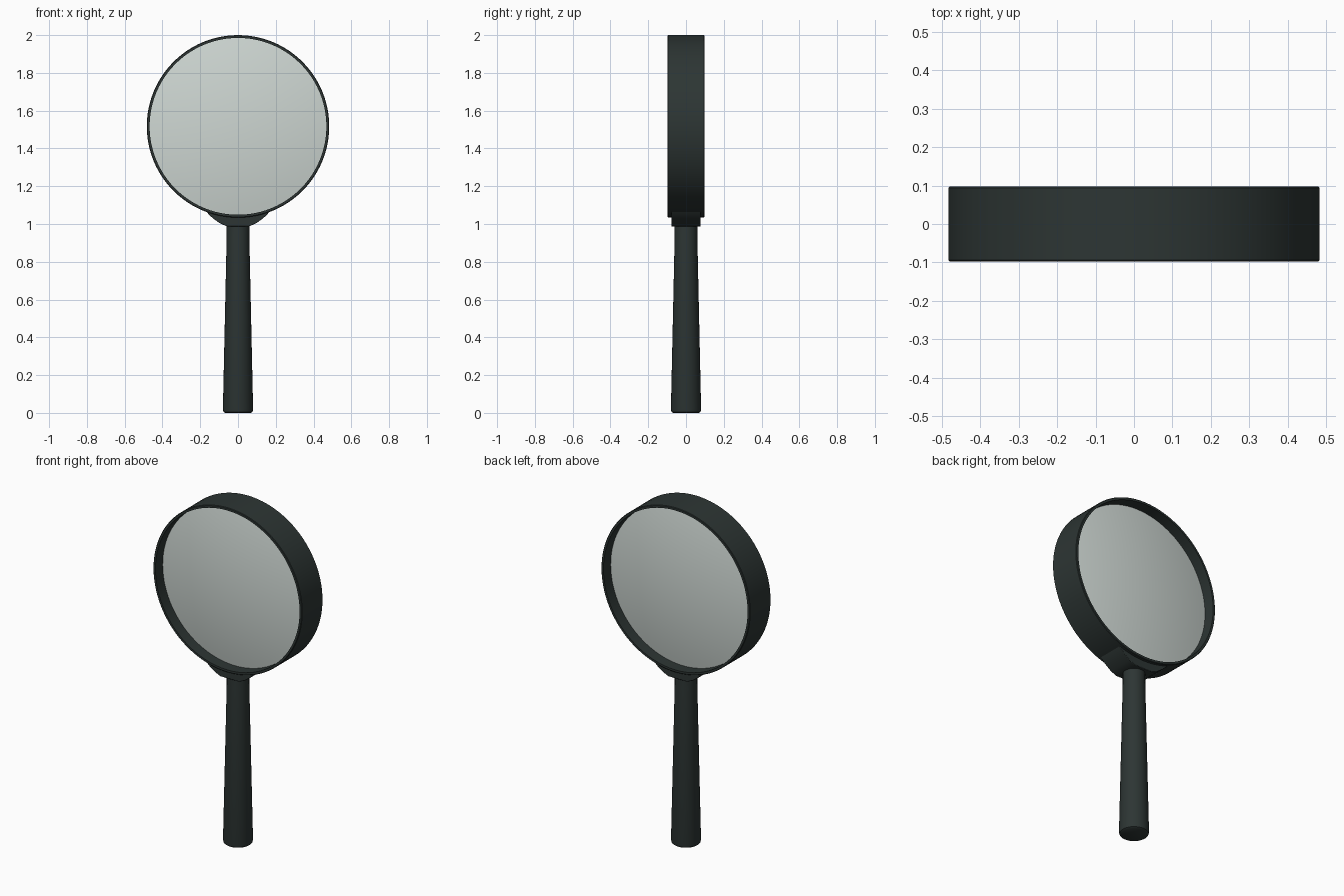
import bpy, bmesh, math
from mathutils import Matrix

cube = bpy.data.objects.get("Cube")
if cube:
    bpy.data.objects.remove(cube, do_unlink=True)

CENTRE_Z = 1.517   # middle of the lens
RING_R = 0.483
INNER_R = 0.468


def material(name, colour, alpha=1.0):
    m = bpy.data.materials.new(name)
    m.use_nodes = True
    m.diffuse_color = (*colour, alpha)
    bsdf = m.node_tree.nodes["Principled BSDF"]
    bsdf.inputs["Base Color"].default_value = (*colour, 1)
    bsdf.inputs["Alpha"].default_value = alpha
    bsdf.inputs["Roughness"].default_value = 0.5
    return m


dark = material("dark green black", (0.026, 0.036, 0.034))
glass = material("pale grey glass", (0.62, 0.68, 0.65), 0.8)


def finish(name, bm, mat):
    bmesh.ops.remove_doubles(bm, verts=bm.verts, dist=0.0001)
    bmesh.ops.recalc_face_normals(bm, faces=bm.faces)
    mesh = bpy.data.meshes.new(name)
    bm.to_mesh(mesh)
    bm.free()
    mesh.materials.append(mat)
    obj = bpy.data.objects.new(name, mesh)
    bpy.context.collection.objects.link(obj)
    bpy.ops.object.select_all(action='DESELECT')
    obj.select_set(True)
    bpy.context.view_layer.objects.active = obj
    bpy.ops.object.shade_smooth_by_angle(angle=math.radians(35))
    return obj


def lathe(name, profile, mat, closed=False, steps=96, place=Matrix()):
    """Spin (radius, height) points about z, then place the result."""
    bm = bmesh.new()
    verts = [bm.verts.new((r, 0, h)) for r, h in profile]
    pairs = list(zip(verts, verts[1:]))
    if closed:
        pairs.append((verts[-1], verts[0]))
    edges = [bm.edges.new(p) for p in pairs]
    bmesh.ops.spin(bm, geom=verts + edges, cent=(0, 0, 0), axis=(0, 0, 1),
                   angle=math.tau, steps=steps)
    bm.transform(place)
    return finish(name, bm, mat)


facing = Matrix.Translation((0, 0, CENTRE_Z)) @ Matrix.Rotation(math.pi / 2, 4, 'X')

# Rim: a deep, thin band with slightly softened edges
w, c = 0.097, 0.003
lathe("rim", [(INNER_R, -w), (RING_R - c, -w), (RING_R, c - w),
              (RING_R, w - c), (RING_R - c, w), (INNER_R, w)],
      dark, closed=True, place=facing)

# Lens: convex on both sides, set inside the rim
edge, bulge, n = 0.03, 0.045, 12
front = [(INNER_R * i / n, edge + bulge * (1 - (i / n) ** 2)) for i in range(n + 1)]
back = [(r, -h) for r, h in reversed(front)]
lathe("lens", front + back, glass, place=facing)

# Handle: tapered, with a rounded foot
lathe("handle", [(0, 0), (0.068, 0), (0.077, 0.006), (0.08, 0.018),
                 (0.06, 0.93), (0.06, 1.01), (0, 1.01)], dark, steps=48)

# Bracket: a bowl-shaped block whose top follows the rim
bm = bmesh.new()
half = [(0.06, 0.988), (0.095, 1.003), (0.13, 1.028), (0.155, 1.05), (0.172, 1.073)]
outline = [(-x, z) for x, z in reversed(half)] + half
for i in range(9):
    x = 0.165 - 0.33 * i / 8
    outline.append((x, CENTRE_Z - math.sqrt(0.475 ** 2 - x * x)))
face = bm.faces.new([bm.verts.new((x, -0.078, z)) for x, z in outline])
new = bmesh.ops.extrude_face_region(bm, geom=[face])["geom"]
bmesh.ops.translate(bm, vec=(0, 0.156, 0),
                    verts=[v for v in new if isinstance(v, bmesh.types.BMVert)])
bracket = finish("bracket", bm, dark)
bevel = bracket.modifiers.new("soft edges", 'BEVEL')
bevel.width = 0.006
bevel.segments = 2
